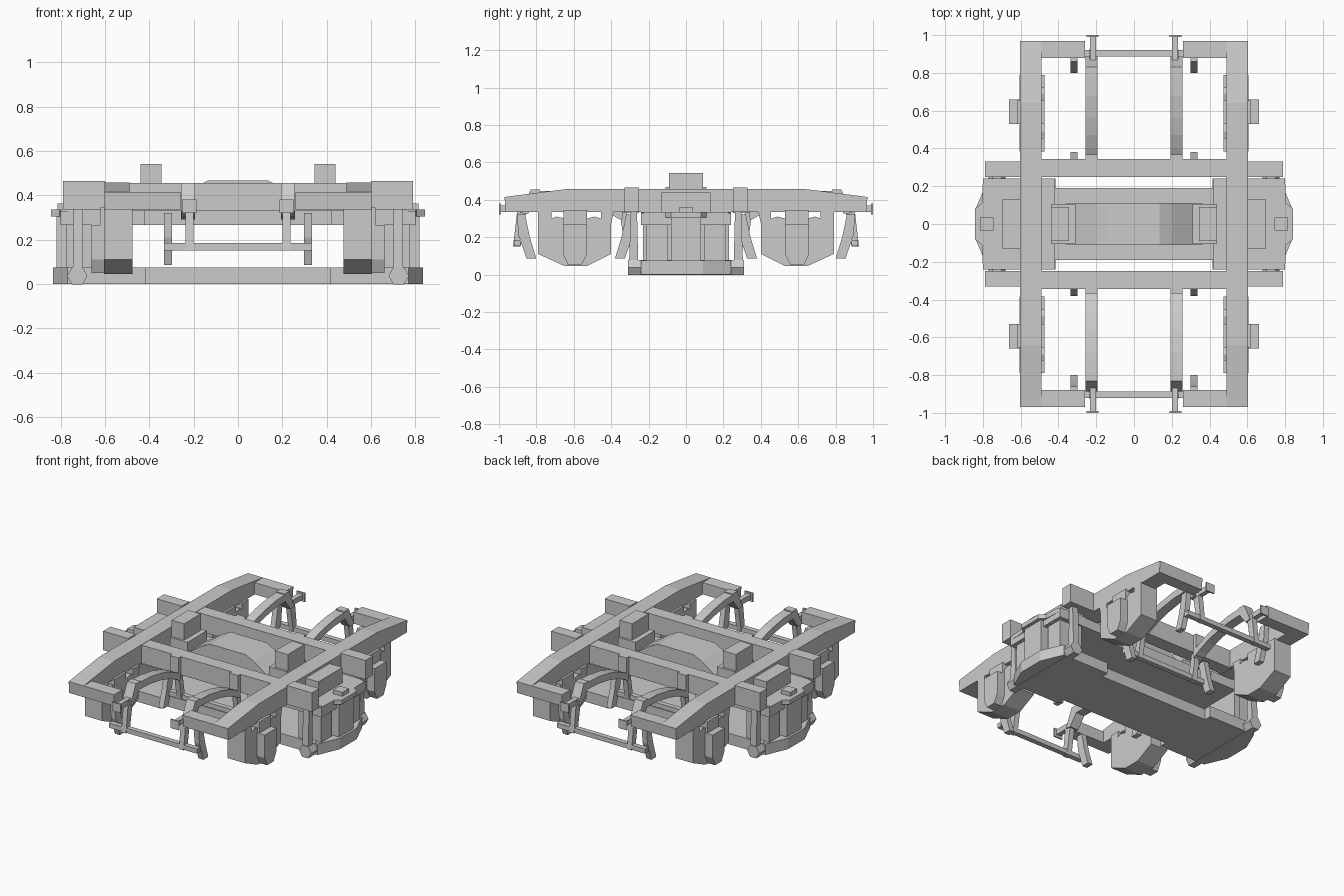
import bpy, bmesh
from math import sin, cos, pi

if "Cube" in bpy.data.objects:
    bpy.data.objects.remove(bpy.data.objects["Cube"])


def prism(name, pts, axis, lo, hi, sx=1, sy=1):
    """Extrude a 2D profile along an axis; sx and sy mirror the part."""
    bm = bmesh.new()

    def place(p, t):
        co = {'x': (t, p[0], p[1]), 'y': (p[0], t, p[1]), 'z': (p[0], p[1], t)}[axis]
        return bm.verts.new((co[0] * sx, co[1] * sy, co[2]))

    a = [place(p, lo) for p in pts]
    b = [place(p, hi) for p in pts]
    bm.faces.new(a)
    bm.faces.new(b[::-1])
    n = len(pts)
    for i in range(n):
        j = (i + 1) % n
        bm.faces.new((a[i], b[i], b[j], a[j]))
    bmesh.ops.recalc_face_normals(bm, faces=bm.faces)
    me = bpy.data.meshes.new(name)
    bm.to_mesh(me)
    bm.free()
    ob = bpy.data.objects.new(name, me)
    bpy.context.collection.objects.link(ob)
    return ob


def box(name, x, y, z, sx=1, sy=1):
    pts = [(x[0], y[0]), (x[1], y[0]), (x[1], y[1]), (x[0], y[1])]
    return prism(name, pts, 'z', z[0], z[1], sx, sy)


def ring(cx, cy, r, n):
    return [(cx + r * cos(2 * pi * i / n), cy + r * sin(2 * pi * i / n)) for i in range(n)]


def band(path, half):
    """Closed profile of constant height around a path."""
    return [(a, b + half) for a, b in path] + [(a, b - half) for a, b in reversed(path)]


def stepped(x0, w0, w1, nose):
    """Plan outline with a narrow middle, wide ends and a shaped nose."""
    q = [(x0, w0), (x0, w1)] + nose
    right = q + [(x, -y) for x, y in reversed(q)]
    return right + [(-x, -y) for x, y in right]


SIDES = (-1, 1)

# Spring plank and bolster, both wide at the ends
prism("spring_plank", stepped(.415, .19, .24, [(.77, .24), (.835, .09)]), 'z', 0, .075)
prism("bolster", stepped(.42, .19, .24, [(.8, .24)]), 'z', .265, .33)
prism("bolster_crown", [(-.42, .31), (.42, .31), (.42, .345), (.31, .36), (.2, .435), (.135, .467),
                        (-.135, .467), (-.2, .435), (-.31, .36), (-.42, .345)], 'y', -.11, .11)
box("bolster_deck", (-.42, .42), (-.19, .19), (.32, .345))

# Transoms across the frame
for sy in SIDES:
    box("transom", (-.5, .5), (.25, .343), (.33, .455), 1, sy)

for sx in SIDES:
    # Side frame with tapered ends
    prism("side_frame", [(-.965, .335), (.965, .335), (.97, .415), (.64, .457), (-.64, .457), (-.97, .415)],
          'x', .49, .603, sx)

    # Side bearer and bolster end fittings
    box("bearer_seat", (.31, .44), (-.105, .105), (.32, .43), sx)
    box("side_bearer", (.345, .44), (-.09, .09), (.42, .542), sx)
    box("bolster_end", (.60, .70), (-.13, .13), (.33, .44), sx)
    prism("spring_cap", [(.6, -.24), (.74, -.24), (.80, -.225), (.805, -.11), (.843, -.08),
                         (.843, .08), (.805, .11), (.80, .225), (.74, .24), (.6, .24)], 'z', .305, .335, sx)
    box("cap_stop", (.745, .815), (-.035, .035), (.33, .362), sx)

    # Square spring columns between plank and cap
    box("middle_spring", (.66, .82), (-.08, .08), (.07, .31), sx)
    box("spring_back", (.62, .66), (-.23, .23), (.07, .31), sx)
    for sy in SIDES:
        box("side_spring", (.65, .775), (.095, .21), (.07, .31), sx, sy)

    # Hexagonal hanger bar
    prism("hanger_bar", ring(.725, .037, .046, 6), 'y', -.31, .31, sx)

    for sy in SIDES:
        box("transom_end", (.60, .79), (.25, .33), (.335, .465), sx, sy)
        prism("swing_hanger", [(.255, .05), (.305, .05), (.295, .34), (.262, .34)], 'x', .70, .745, sx, sy)
        prism("end_beam", [(.88, .335), (.965, .335), (.97, .415), (.88, .415)], 'x', .26, .5, sx, sy)

        # Axlebox with horn guides
        prism("horn_guide", [(.40, .275), (.385, .34), (.455, .34), (.455, .30), (.49, .31), (.53, .30),
                             (.53, .34), (.65, .34), (.65, .30), (.69, .31), (.72, .30), (.72, .34),
                             (.79, .34), (.79, .11), (.65, .046), (.53, .046), (.40, .11)],
              'x', .475, .605, sx, sy)
        box("axlebox_top", (.475, .62), (.53, .655), (.2, .345), sx, sy)
        prism("axlebox_cover", [(.53, .11), (.53, .267), (.658, .267), (.658, .11), (.63, .05), (.56, .05)],
              'x', .60, .662, sx, sy)

        # Brake yoke rising from the transom to an end block
        path = [(.345, .315), (.40, .345), (.47, .375), (.56, .40), (.68, .42), (.80, .425)]
        prism("brake_yoke", band(path, .024), 'x', .193, .258, sx, sy)
        prism("yoke_end_block", [(.78, .41), (.78, .455), (.83, .455), (.888, .33), (.845, .325)],
              'x', .193, .258, sx, sy)
        box("yoke_post", (.193, .258), (.34, .367), (.30, .455), sx, sy)

        # Brake hangers and end bracket
        prism("outer_brake_hanger", [(.85, .36), (.90, .36), (.925, .15), (.885, .15)], 'x', .20, .236, sx, sy)
        prism("inner_brake_hanger", [(.32, .36), (.36, .36), (.325, .15), (.285, .15)], 'x', .20, .236, sx, sy)
        box("end_bracket", (.202, .234), (.86, .998), (.335, .37), sx, sy)
        box("bracket_plate", (.188, .252), (.99, 1.0), (.32, .38), sx, sy)

        # Leaning brake shoes on both sides of the wheel
        shoe = [(.86, .32), (.905, .32), (.895, .21), (.853, .085), (.80, .085), (.835, .2)]
        prism("outer_brake_shoe", shoe, 'x', .298, .335, sx, sy)
        prism("inner_brake_shoe", [(1.18 - y, z) for y, z in shoe], 'x', .298, .335, sx, sy)

# Brake cross rods
for sy in SIDES:
    for y in (.305, .903):
        box("brake_cross_rod", (-.333, .333), (y - .017, y + .017), (.152, .184), 1, sy)
